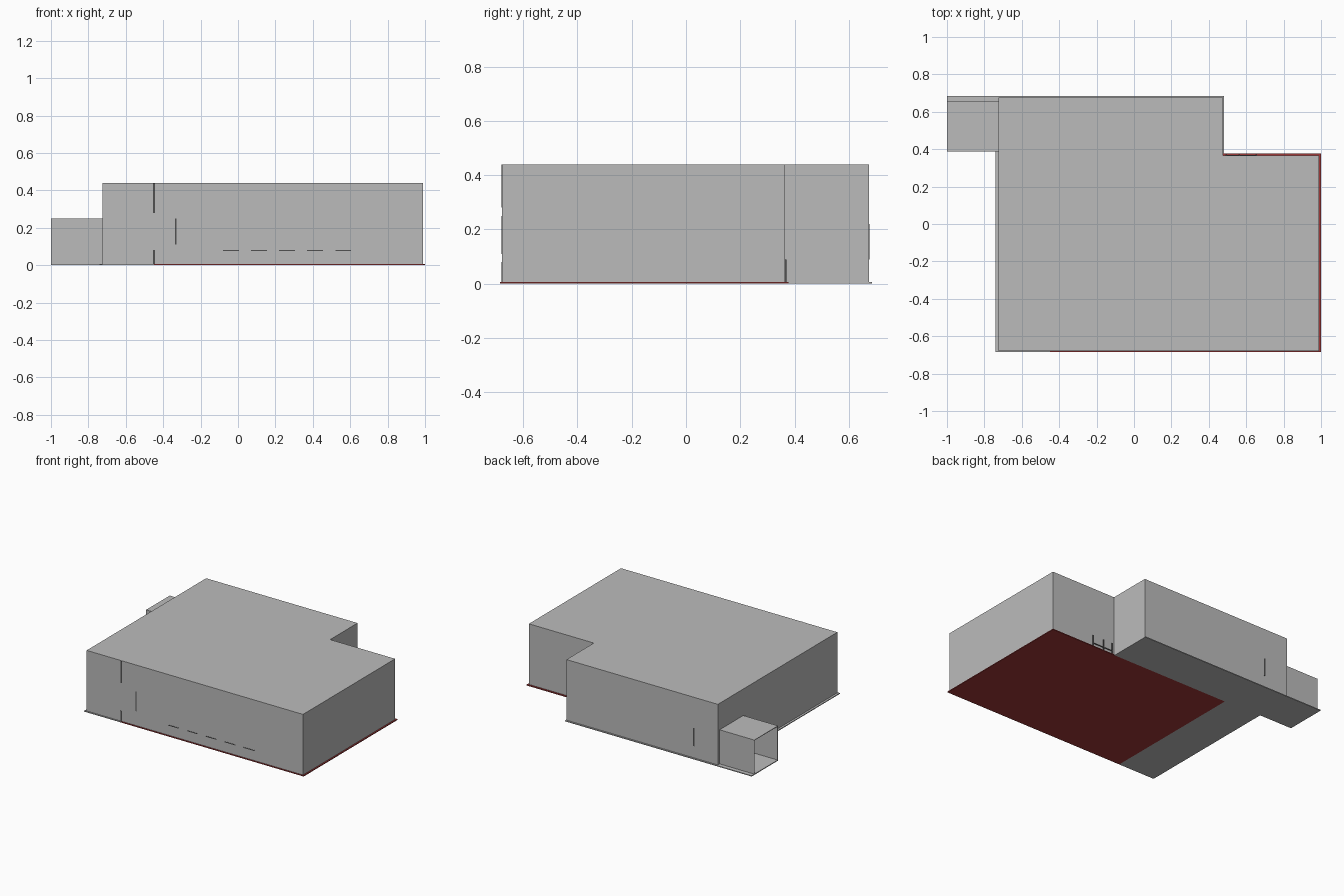
import bpy
import bmesh

cube = bpy.data.objects.get("Cube")
if cube:
    bpy.data.objects.remove(cube, do_unlink=True)


def material(name, rgb):
    m = bpy.data.materials.new(name)
    m.use_nodes = True
    m.diffuse_color = (*rgb, 1)
    m.node_tree.nodes["Principled BSDF"].inputs["Base Color"].default_value = (*rgb, 1)
    return m


GREY = material("plain grey", (0.5, 0.5, 0.5))
RED = material("dark red", (0.35, 0.04, 0.04))
DARK = material("dark grey", (0.08, 0.08, 0.08))


def prism(name, outline, z0, z1, mat):
    """Extrude a flat plan outline from z0 up to z1."""
    bm = bmesh.new()
    base = bm.faces.new([bm.verts.new((x, y, z0)) for x, y in outline])
    top = bmesh.ops.extrude_face_region(bm, geom=[base])["geom"]
    bmesh.ops.translate(bm, vec=(0, 0, z1 - z0),
                        verts=[v for v in top if isinstance(v, bmesh.types.BMVert)])
    bmesh.ops.recalc_face_normals(bm, faces=bm.faces)
    mesh = bpy.data.meshes.new(name)
    bm.to_mesh(mesh)
    bm.free()
    mesh.materials.append(mat)
    ob = bpy.data.objects.new(name, mesh)
    bpy.context.collection.objects.link(ob)
    return ob


def box(name, x0, x1, y0, y1, z0, z1, mat):
    return prism(name, [(x0, y0), (x1, y0), (x1, y1), (x0, y1)], z0, z1, mat)


SLAB = 0.006
TOP = 0.44
FRONT, BACK, NOTCH = -0.678, 0.675, 0.365

# Floor slabs: red hall floor and grey floor wrapping around it
box("hall_floor", -0.45, 1, -0.685, 0.377, 0, SLAB, RED)
prism("outer_floor", [(-1, 0.685), (-1, 0.387), (-0.74, 0.387), (-0.74, -0.685),
                      (-0.45, -0.685), (-0.45, 0.377), (0.48, 0.377), (0.48, 0.685)],
      0, SLAB, GREY)

# Main block with a notched corner
prism("building_walls_and_roof", [(-0.725, FRONT), (0.99, FRONT), (0.99, NOTCH),
                                  (0.475, NOTCH), (0.475, BACK), (-0.725, BACK)],
      SLAB, TOP, GREY)

# Annex: two walls and a roof, open at the outer end
T = 0.004
for name, y in (("annex_front_wall", 0.387), ("annex_back_wall", 0.655 - T)):
    box(name, -1, -0.725, y, y + T, SLAB, 0.25 - T, GREY)
box("annex_roof", -1, -0.725, 0.387, 0.655, 0.25 - T, 0.25, GREY)

# Thin joints on the front and back walls
P = 0.002
for z0, z1 in ((SLAB, 0.08), (0.28, TOP)):
    box("front_joint", -0.455, -0.443, FRONT - P, FRONT, z0, z1, DARK)
box("front_slot", -0.338, -0.33, FRONT - P, FRONT, 0.11, 0.25, DARK)
box("back_slot", -0.54, -0.53, BACK, BACK + P, 0.09, 0.22, DARK)

# Row of low slits along the front
for i in range(5):
    x = -0.08 + i * 0.15
    box("front_slit", x, x + 0.085, FRONT - P, FRONT, 0.075, 0.08, DARK)

# Low rail in the notch
for x in (0.49, 0.56, 0.65):
    box("rail_post", x, x + 0.008, NOTCH, NOTCH + 0.006, SLAB, 0.09, DARK)
box("rail_bar", 0.49, 0.658, NOTCH, NOTCH + 0.005, 0.03, 0.036, DARK)
